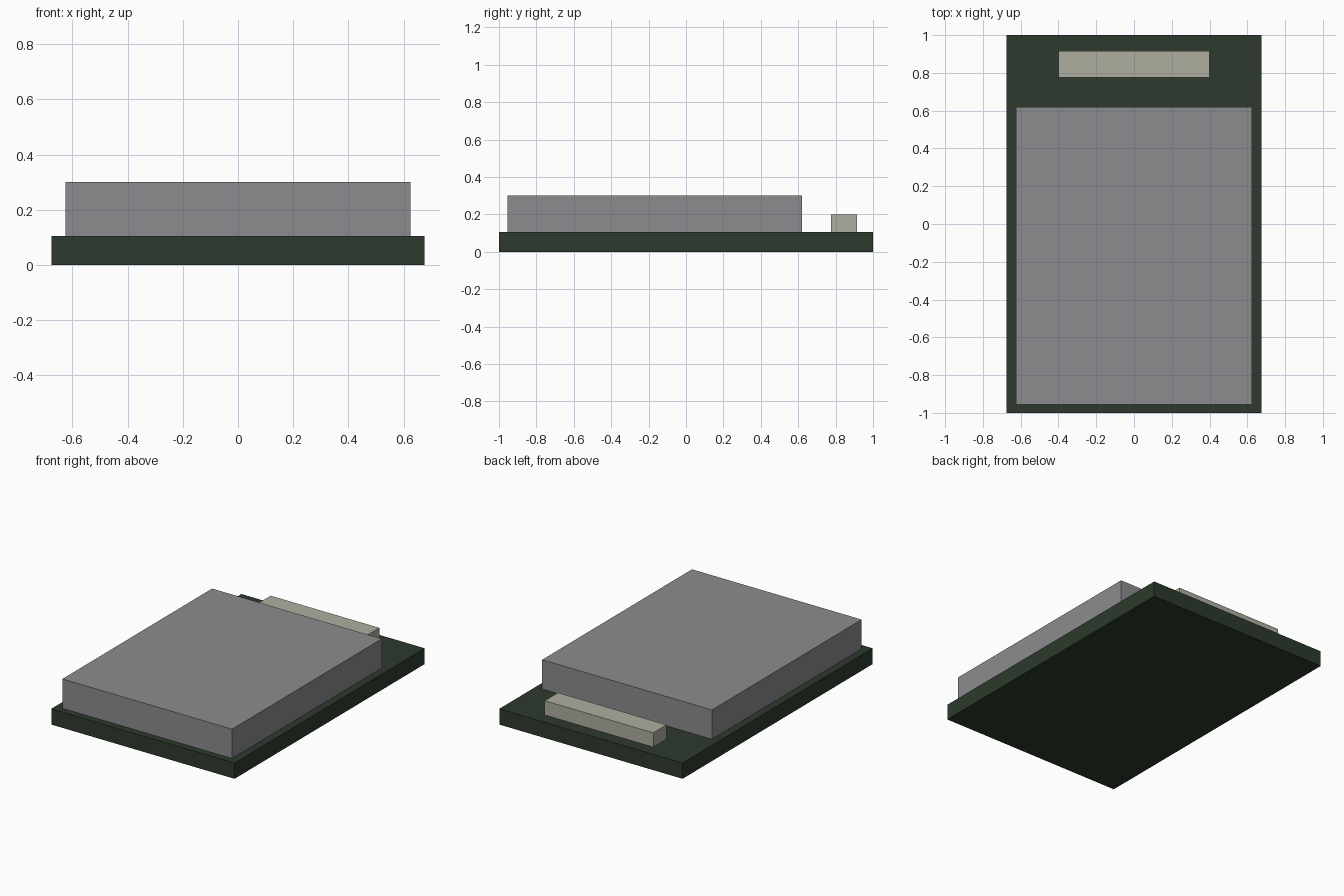
import bpy
import bmesh
from mathutils import Vector

cube = bpy.data.objects.get("Cube")
if cube:
    bpy.data.objects.remove(cube, do_unlink=True)


def material(name, rgb):
    mat = bpy.data.materials.new(name)
    mat.use_nodes = True
    colour = (*rgb, 1.0)
    mat.diffuse_color = colour
    mat.node_tree.nodes["Principled BSDF"].inputs["Base Color"].default_value = colour
    return mat


def block(name, low, high, mat):
    """Flat-faced box between two opposite corners."""
    low, high = Vector(low), Vector(high)
    bm = bmesh.new()
    bmesh.ops.create_cube(bm, size=1)
    bmesh.ops.scale(bm, vec=high - low, verts=bm.verts)
    mesh = bpy.data.meshes.new(name)
    bm.to_mesh(mesh)
    bm.free()
    mesh.materials.append(mat)
    obj = bpy.data.objects.new(name, mesh)
    obj.location = (low + high) / 2
    bpy.context.collection.objects.link(obj)
    return obj


dark_green = material("dark green", (0.026, 0.042, 0.026))
metal_grey = material("metal grey", (0.262, 0.262, 0.279))
pale_beige = material("pale beige", (0.423, 0.423, 0.352))

BOARD_TOP = 0.105

# Circuit board base
block("circuit_board", (-0.675, -1, 0), (0.675, 1, BOARD_TOP), dark_green)

# Large metal cover over the front of the board
block("shield_cover", (-0.625, -0.955, BOARD_TOP), (0.625, 0.62, 0.3), metal_grey)

# Narrow connector along the back edge
block("connector", (-0.4, 0.775, BOARD_TOP), (0.4, 0.915, 0.2), pale_beige)
